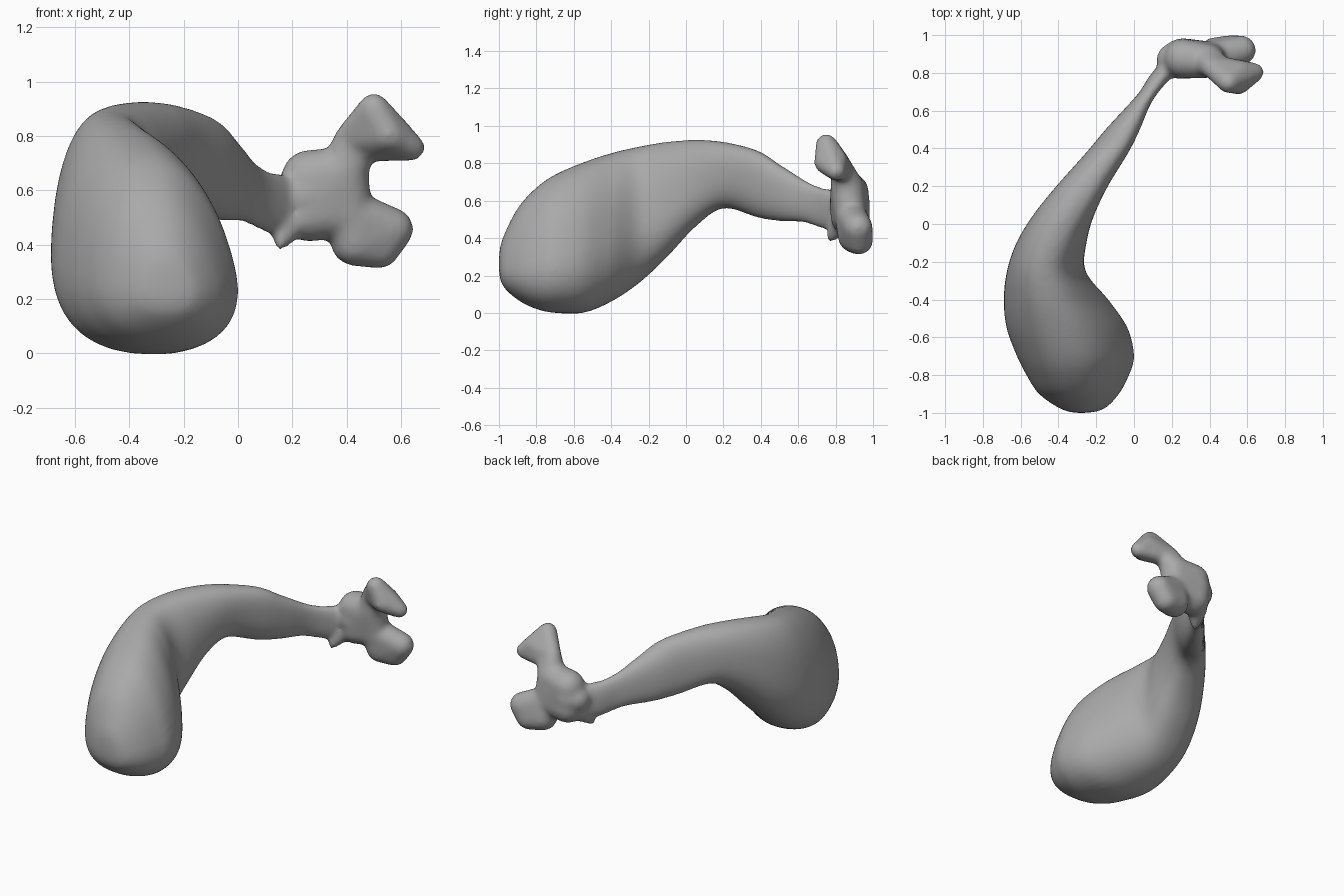
import bpy, bmesh, math
from mathutils import Vector

cube = bpy.data.objects.get("Cube")
if cube:
    bpy.data.objects.remove(cube, do_unlink=True)

# Upright cross-sections of the swollen bulb, arched arm and wrist:
# y, left x, right x, bottom z, top z
SECTIONS = [
    (-1.0, -.31, -.25, .22, .31),
    (-.98, -.385, -.165, .145, .4),
    (-.9, -.5, -.09, .07, .56),
    (-.8, -.565, -.04, .02, .67),
    (-.7, -.615, -.015, 0, .74),
    (-.55, -.67, -.05, 0, .805),
    (-.4, -.685, -.15, .06, .855),
    (-.25, -.67, -.26, .16, .89),
    (-.1, -.62, -.25, .3, .915),
    (.05, -.53, -.21, .46, .925),
    (.2, -.41, -.14, .56, .915),
    (.38, -.25, -.03, .51, .87),
    (.5, -.15, .03, .49, .795),
    (.62, -.04, .08, .485, .72),
    (.7, .03, .13, .46, .68),
    (.78, .08, .2, .44, .66),
    (.85, .14, .25, .47, .66),
]
SIDES = 40
STEPS = 5


def blend(a, b, c, d, t):
    """Smooth curve value between b and c."""
    return b + .5 * t * (c - a + t * (2*a - 5*b + 4*c - d + t * (3*(b - c) + d - a)))


def power(v, e):
    return math.copysign(abs(v) ** e, v)


def add_ring(bm, y, x0, x1, z0, z1):
    """Rounded section: pear-shaped in the bulb, leaning the other way in the arm."""
    front = min(1, max(0, (.1 - y) / .5))
    taper, lean = .25 * front, .24 * front - .12
    ring = []
    for i in range(SIDES):
        a = math.tau * i / SIDES
        c, s = math.cos(a), power(math.sin(a), .83)
        low_right = c > 0 and s < 0
        c = power(c, .83 + .17 * front * low_right)
        width = c * (1 - taper * s) * (1 - .03 * front * (c > 0))
        ring.append(bm.verts.new((
            (x0 + x1) / 2 + (x1 - x0) / 2 * (width - lean * s),
            y,
            (z0 + z1) / 2 + (z1 - z0) / 2 * s)))
    return ring


def add_arm(bm):
    rings = []
    last = len(SECTIONS) - 1
    for i in range(last):
        keys = [SECTIONS[min(last, max(0, i + k))] for k in (-1, 0, 1, 2)]
        for j in range(STEPS):
            rings.append(add_ring(bm, *[blend(*v, j / STEPS) for v in zip(*keys)]))
    rings.append(add_ring(bm, *SECTIONS[last]))
    for lower, upper in zip(rings, rings[1:]):
        for i in range(SIDES):
            k = (i + 1) % SIDES
            bm.faces.new((lower[i], lower[k], upper[k], upper[i]))
    bm.faces.new(rings[0])
    bm.faces.new(rings[-1])


def add_lobe(bm, *balls):
    """Solid skin stretched over a few balls (x, y, z, radius)."""
    ball = bmesh.new()
    bmesh.ops.create_icosphere(ball, subdivisions=3, radius=1)
    verts = [bm.verts.new(Vector(b[:3]) + v.co * b[3]) for b in balls for v in ball.verts]
    ball.free()
    bmesh.ops.convex_hull(bm, input=verts)
    loose = [v for v in verts if v.is_valid and not v.link_faces]
    bmesh.ops.delete(bm, geom=loose, context='VERTS')


bm = bmesh.new()
add_arm(bm)

# Palm at the end of the wrist
palm_top = (.392, .862, .67, .09)
palm_low = (.408, .88, .52, .086)
add_lobe(bm, (.262, .875, .645, .104), (.262, .878, .515, .106), palm_top, palm_low)
add_lobe(bm, (.255, .875, .58, .11), (.205, .868, .575, .088))

# Upper fin: a short stalk flaring into a slanted oval end
stalk_top = (.408, .83, .79, .055)
stalk_low = (.455, .838, .755, .052)
add_lobe(bm, palm_top, stalk_top, stalk_low)
add_lobe(bm, stalk_top, stalk_low, (.5, .75, .9, .058), (.638, .803, .757, .051),
         (.555, .742, .803, .058), (.56, .808, .815, .056))

# Lower lobe
low_root = (.43, .9, .41, .09)
low_tip = (.568, .92, .457, .079)
add_lobe(bm, palm_low, low_root, low_tip)
add_lobe(bm, low_root, low_tip, (.52, .924, .387, .077))

# Small spur under the wrist
add_lobe(bm, (.195, .84, .485, .065), (.16, .785, .42, .034), (.158, .775, .396, .02))

bmesh.ops.recalc_face_normals(bm, faces=bm.faces)
mesh = bpy.data.meshes.new("curved_body")
bm.to_mesh(mesh)
bm.free()
body = bpy.data.objects.new("curved_body", mesh)
bpy.context.collection.objects.link(body)

# Fuse the parts into one soft skin
fuse = body.modifiers.new("Fuse", 'REMESH')
fuse.mode = 'VOXEL'
fuse.voxel_size = .014
fuse.use_smooth_shade = True
soften = body.modifiers.new("Soften", 'SMOOTH')
soften.factor = .5
soften.iterations = 14

grey = bpy.data.materials.new("plain_grey")
grey.use_nodes = True
colour = (.4, .4, .4, 1)
grey.diffuse_color = colour
grey.node_tree.nodes["Principled BSDF"].inputs["Base Color"].default_value = colour
mesh.materials.append(grey)
for face in mesh.polygons:
    face.use_smooth = True
